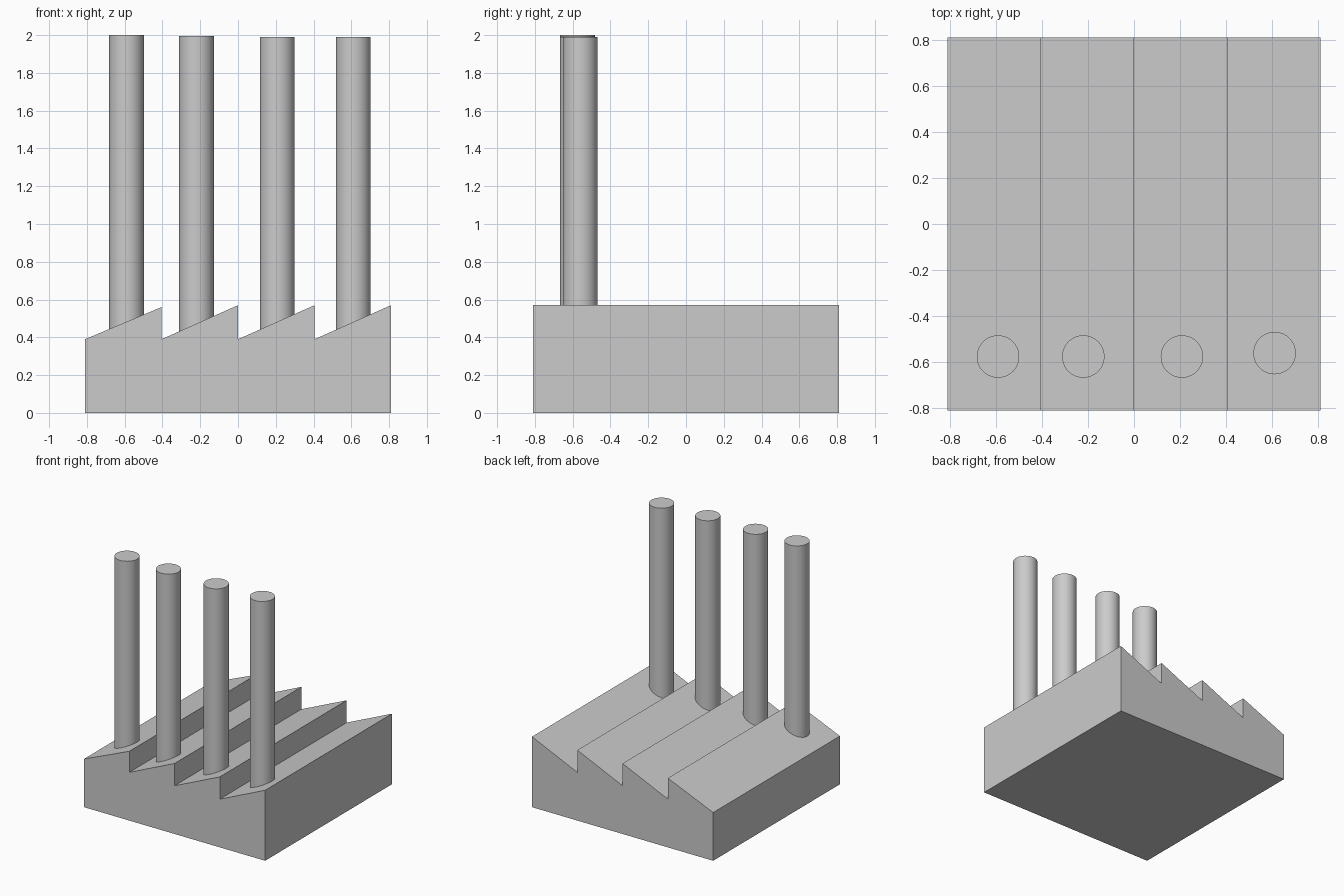
import bpy, bmesh

if "Cube" in bpy.data.objects:
    bpy.data.objects.remove(bpy.data.objects["Cube"])

HALF = 0.81          # half width and depth of the hall
VALLEY = 0.39        # low edge of each roof slope
RADIUS = 0.092       # chimney radius


def factory_hall():
    # sawtooth outline in the xz plane, extruded front to back
    profile = [(-HALF, 0), (HALF, 0)]
    teeth = [(0.405, HALF, 0.57), (0.0, 0.405, 0.57),
             (-0.405, 0.0, 0.57), (-HALF, -0.405, 0.56)]
    for left, right, peak in teeth:
        profile += [(right, peak), (left, VALLEY)]
    bm = bmesh.new()
    face = bm.faces.new([bm.verts.new((x, -HALF, z)) for x, z in profile])
    ext = bmesh.ops.extrude_face_region(bm, geom=[face])
    moved = [g for g in ext["geom"] if isinstance(g, bmesh.types.BMVert)]
    bmesh.ops.translate(bm, verts=moved, vec=(0, 2 * HALF, 0))
    bmesh.ops.recalc_face_normals(bm, faces=bm.faces)
    mesh = bpy.data.meshes.new("factory_hall")
    bm.to_mesh(mesh)
    bm.free()
    bpy.context.collection.objects.link(bpy.data.objects.new("factory_hall", mesh))


def chimney(number, x, y, top):
    # round stack sunk slightly into the sloping roof
    bottom = 0.38
    bpy.ops.mesh.primitive_cylinder_add(
        vertices=64, radius=RADIUS, depth=top - bottom,
        location=(x, y, (top + bottom) / 2))
    bpy.context.object.name = f"chimney_{number}"
    bpy.ops.object.shade_smooth_by_angle()


factory_hall()
stacks = [(-0.59, -0.575, 2.0), (-0.22, -0.575, 1.995),
          (0.208, -0.575, 1.99), (0.61, -0.56, 1.99)]
for i, (x, y, top) in enumerate(stacks, 1):
    chimney(i, x, y, top)
